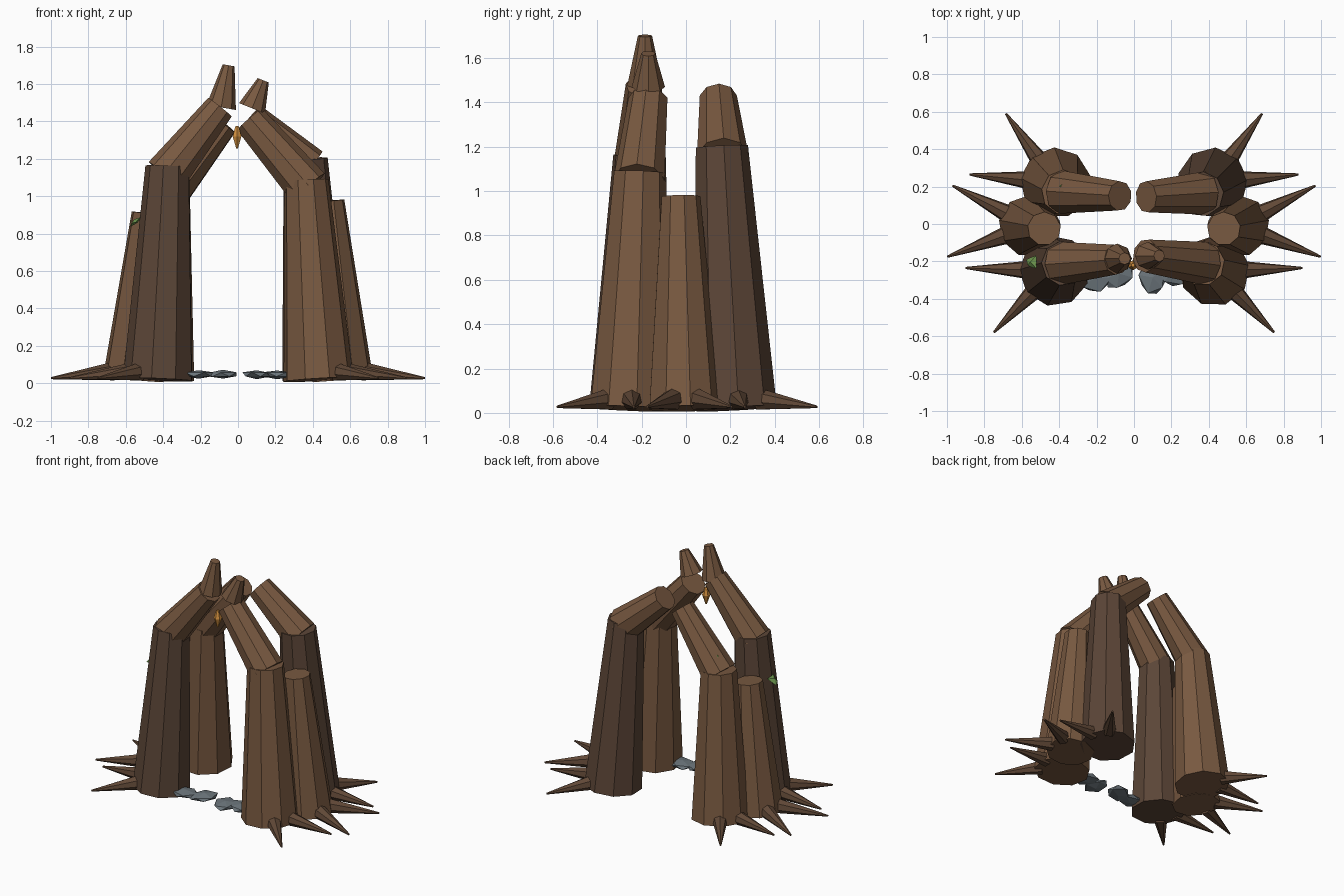
import bpy, bmesh, math, random
from mathutils import Vector, Matrix

if "Cube" in bpy.data.objects:
    bpy.data.objects.remove(bpy.data.objects["Cube"])

random.seed(4)


def material(name, rgb):
    m = bpy.data.materials.new(name)
    m.diffuse_color = (*rgb, 1)
    m.use_nodes = True
    m.node_tree.nodes["Principled BSDF"].inputs["Base Color"].default_value = m.diffuse_color
    return m


BARK = material("bark", (0.19, 0.10, 0.052))
DARK = material("dark_bark", (0.105, 0.06, 0.038))
ROOT = material("root_bark", (0.12, 0.066, 0.038))
STONE = material("stone", (0.15, 0.18, 0.20))
AMBER = material("amber", (0.65, 0.28, 0.05))
LEAF = material("leaf", (0.14, 0.28, 0.07))


def finish(bm, name, mat):
    bmesh.ops.recalc_face_normals(bm, faces=bm.faces)
    me = bpy.data.meshes.new(name)
    bm.to_mesh(me)
    bm.free()
    me.materials.append(mat)
    ob = bpy.data.objects.new(name, me)
    bpy.context.collection.objects.link(ob)
    return ob


def limb(name, a, b, r1, r2, mat, sides=9):
    """Tapered faceted log running from point a to point b."""
    a, b = Vector(a), Vector(b)
    d = b - a
    bm = bmesh.new()
    bmesh.ops.create_cone(bm, cap_ends=True, segments=sides, radius1=r1, radius2=r2,
                          depth=d.length,
                          matrix=Matrix.Translation((a + b) / 2)
                          @ d.to_track_quat('Z', 'Y').to_matrix().to_4x4())
    return finish(bm, name, mat)


# Four leaning trunks, each with a branch bent in toward the middle
# name, material, base, trunk top, branch start, branch end, end radius
logs = [
    ("front_left", DARK, (-0.425, -0.25, 0.02), (-0.375, -0.21, 1.16),
     (-0.385, -0.21, 1.11), (-0.095, -0.19, 1.475), 0.082),
    ("front_right", BARK, (0.43, -0.25, 0.02), (0.365, -0.21, 1.085),
     (0.375, -0.21, 1.045), (0.062, -0.17, 1.41), 0.09),
    ("rear_left", BARK, (-0.42, 0.22, 0.02), (-0.375, 0.17, 1.04),
     (-0.38, 0.17, 1.01), (-0.075, 0.15, 1.39), 0.08),
    ("rear_right", DARK, (0.42, 0.22, 0.02), (0.36, 0.16, 1.20),
     (0.375, 0.165, 1.15), (0.065, 0.145, 1.42), 0.085),
]
for name, mat, base, top, b0, b1, r in logs:
    limb(name + "_trunk", base, top, 0.19, 0.12, mat)
    limb(name + "_branch", b0, b1, 0.118, r, BARK)

# Pointed tips on the two front branches
limb("left_tip", (-0.09, -0.185, 1.475), (-0.05, -0.185, 1.70), 0.08, 0.032, BARK, 8)
limb("right_tip", (0.075, -0.17, 1.47), (0.135, -0.17, 1.62), 0.075, 0.032, BARK, 8)

# Side stumps and root spikes
for side, s, h in (("left", -1, 0.91), ("right", 1, 0.975)):
    limb(side + "_stump", (s * 0.56, -0.01, 0.02), (s * 0.48, -0.025, h), 0.165, 0.09, BARK)
    spikes = [((0.43, -0.25), (0.75, -0.58)), ((0.43, -0.25), (0.90, -0.235)),
              ((0.55, -0.01), (0.99, -0.175)), ((0.55, -0.01), (0.97, 0.205)),
              ((0.42, 0.22), (0.88, 0.265)), ((0.42, 0.22), (0.685, 0.59))]
    for i, (c, t) in enumerate(spikes):
        c, t = Vector((s * c[0], c[1], 0.075)), Vector((s * t[0], t[1], 0.027))
        t.x = s * 0.998 if i == 2 else t.x
        limb(f"{side}_root_{i + 1}", c + (t - c).normalized() * 0.14, t, 0.05, 0.006, ROOT, 7)

# Flat stones across the threshold
for i, (x, y) in enumerate([(-0.21, -0.29), (-0.08, -0.265), (0.10, -0.285), (0.21, -0.26)]):
    bm = bmesh.new()
    bmesh.ops.create_icosphere(bm, subdivisions=1, radius=1)
    for v in bm.verts:
        v.co *= random.uniform(0.88, 1.08)
    bmesh.ops.transform(bm, verts=bm.verts, matrix=Matrix.Translation((x, y, 0.047))
                        @ Matrix.Rotation(i * 0.9, 4, 'Z') @ Matrix.Diagonal((0.1, 0.08, 0.024, 1)))
    finish(bm, f"threshold_stone_{i + 1}", STONE)

# Hanging amber drop
bm = bmesh.new()
for z0, z1, r0, r1 in ((1.255, 1.32, 0.005, 0.027), (1.32, 1.375, 0.027, 0.01)):
    bmesh.ops.create_cone(bm, cap_ends=True, segments=6, radius1=r0, radius2=r1, depth=z1 - z0,
                          matrix=Matrix.Translation((-0.005, -0.22, (z0 + z1) / 2)))
finish(bm, "amber_drop", AMBER)

# Ragged moss leaves
for i, (p, n) in enumerate([((-0.545, -0.205, 0.865), (-0.6, 0.1, 0.8)),
                            ((-0.385, 0.20, 1.14), (-0.6, 0.3, 0.7))]):
    bm = bmesh.new()
    vs = []
    for k in range(7):
        r = 0.045 if k % 2 else 0.028
        a = k * math.tau / 7
        vs.append(bm.verts.new((r * math.cos(a), r * math.sin(a), random.uniform(-0.006, 0.006))))
    peak, under = bm.verts.new((0, 0, 0.015)), bm.verts.new((0, 0, -0.01))
    for k in range(7):
        bm.faces.new((vs[k], vs[(k + 1) % 7], peak))
        bm.faces.new((vs[(k + 1) % 7], vs[k], under))
    bmesh.ops.transform(bm, verts=bm.verts, matrix=Matrix.Translation(p)
                        @ Vector(n).to_track_quat('Z', 'Y').to_matrix().to_4x4())
    finish(bm, f"moss_leaf_{i + 1}", LEAF)
